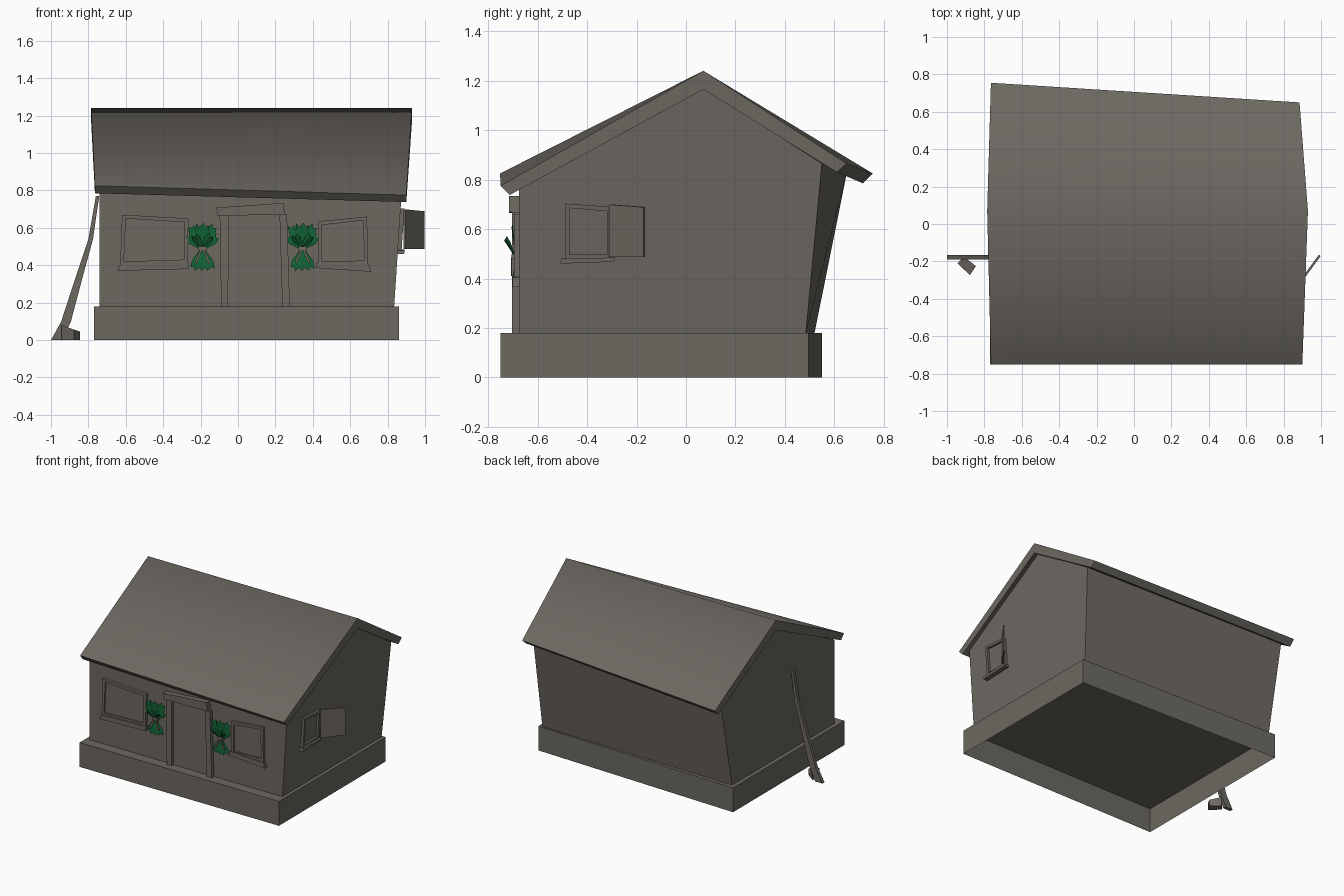
import bpy, bmesh, math
from mathutils import Vector

if "Cube" in bpy.data.objects:
    bpy.data.objects.remove(bpy.data.objects["Cube"])


def material(name, rgb):
    m = bpy.data.materials.new(name)
    m.use_nodes = True
    m.diffuse_color = (*rgb, 1)
    m.node_tree.nodes["Principled BSDF"].inputs["Base Color"].default_value = (*rgb, 1)
    return m


STONE = material("weathered grey", (0.15, 0.138, 0.12))
GREEN = material("leaf green", (0.006, 0.13, 0.036))
TWINE = material("dull twine", (0.18, 0.15, 0.12))


def finish(name, bm, mat, fix=True):
    if fix:
        bmesh.ops.recalc_face_normals(bm, faces=bm.faces)
    me = bpy.data.meshes.new(name)
    bm.to_mesh(me)
    bm.free()
    me.materials.append(mat)
    ob = bpy.data.objects.new(name, me)
    bpy.context.collection.objects.link(ob)
    return ob


def loft(name, a, b, mat=STONE, cap_a=True):
    """Solid between two matching rings of points."""
    bm = bmesh.new()
    va = [bm.verts.new(p) for p in a]
    vb = [bm.verts.new(p) for p in b]
    n = len(va)
    for i in range(n):
        j = (i + 1) % n
        bm.faces.new((va[i], va[j], vb[j], vb[i]))
    bm.faces.new(vb)
    if cap_a:
        bm.faces.new(va)
    return finish(name, bm, mat)


def front_board(name, outline, y0, y1, mat=STONE):
    """Outline in x and z, given thickness along y."""
    return loft(name, [(x, y0, z) for x, z in outline],
                [(x, y1, z) for x, z in outline], mat)


def side_board(name, outline, out0, out1):
    """Outline in y and z, laid on the leaning right-hand gable wall."""
    def wall(z):
        return 0.835 + 0.066 * (z - 0.18)
    return loft(name, [(wall(z) + out0, y, z) for y, z in outline],
                [(wall(z) + out1, y, z) for y, z in outline])


def window(prefix, board, corners, inset, d0, d1, pane):
    """Four frame boards around a pane; corners run counter-clockwise."""
    mid = sum((Vector(c) for c in corners), Vector((0, 0))) / 4
    inner = []
    for c in corners:
        d = Vector(c) - mid
        inner.append((c[0] - math.copysign(inset, d.x), c[1] - math.copysign(inset, d.y)))
    for i, part in enumerate(("bottom", "right", "top", "left")):
        j = (i + 1) % 4
        board(f"{prefix}_frame_{part}", [corners[i], corners[j], inner[j], inner[i]], d0, d1)
    board(f"{prefix}_pane", inner, d0, pane)


# Foundation, open underneath
plan = [(-0.77, -0.75), (0.86, -0.75), (0.86, 0.495), (-0.77, 0.55)]
loft("foundation", [(x, y, 0) for x, y in plan], [(x, y, 0.18) for x, y in plan], cap_a=False)

# Crooked house body with gables
loft("house_walls",
     [(-0.74, -0.675, 0.18), (-0.74, -0.675, 0.80), (-0.74, 0.07, 1.17),
      (-0.74, 0.65, 0.825), (-0.74, 0.52, 0.18)],
     [(0.835, -0.675, 0.18), (0.873, -0.675, 0.76), (0.90, 0.07, 1.17),
      (0.868, 0.55, 0.865), (0.835, 0.485, 0.18)])

# Sagging roof slab
roof = loft("roof",
            [(-0.765, -0.752, 0.825), (-0.785, 0.07, 1.24), (-0.765, 0.755, 0.825),
             (-0.765, 0.715, 0.785), (-0.785, 0.07, 1.165), (-0.765, -0.72, 0.785)],
            [(0.90, -0.75, 0.775), (0.93, 0.07, 1.24), (0.885, 0.65, 0.865),
             (0.885, 0.61, 0.83), (0.93, 0.07, 1.165), (0.90, -0.713, 0.738)])
bpy.ops.object.select_all(action="DESELECT")
roof.select_set(True)
bpy.context.view_layer.objects.active = roof
bpy.ops.object.shade_smooth_by_angle(angle=math.radians(70))

# Door surround
W = -0.67
front_board("door_post_right", [(-0.09, 0.18), (-0.053, 0.18), (-0.05, 0.67), (-0.098, 0.67)], W, -0.703)
front_board("door_post_left", [(0.237, 0.18), (0.277, 0.18), (0.262, 0.67), (0.222, 0.67)], W, -0.703)
front_board("door_panel", [(-0.053, 0.18), (0.237, 0.18), (0.222, 0.67), (-0.05, 0.67)], W, -0.679)
front_board("door_lintel", [(-0.11, 0.665), (0.25, 0.67), (0.243, 0.733), (-0.115, 0.708)], W, -0.716)

# Front windows
window("front_window_right", front_board,
       [(-0.63, 0.40), (-0.27, 0.41), (-0.265, 0.65), (-0.62, 0.67)], 0.02, W, -0.695, -0.684)
front_board("front_sill_right", [(-0.645, 0.37), (-0.265, 0.38), (-0.265, 0.415), (-0.63, 0.405)], W, -0.702)
window("front_window_left", front_board,
       [(0.43, 0.40), (0.695, 0.405), (0.69, 0.66), (0.43, 0.635)], 0.02, W, -0.695, -0.684)
front_board("front_sill_left", [(0.42, 0.385), (0.71, 0.365), (0.70, 0.405), (0.42, 0.415)], W, -0.702)

# Side window with its shutter swung open
window("side_window", side_board,
       [(-0.49, 0.48), (-0.30, 0.48), (-0.30, 0.69), (-0.49, 0.703)], 0.018, -0.01, 0.02, 0.003)
side_board("side_sill", [(-0.508, 0.46), (-0.29, 0.468), (-0.29, 0.485), (-0.505, 0.48)], -0.01, 0.035)
hinge = [(0.885, -0.305), (0.988, -0.165), (0.998, -0.172), (0.895, -0.312)]
loft("side_shutter", [(x, y, 0.488) for x, y in hinge],
     [(x, y, 0.70 - 0.1 * (x - 0.885)) for x, y in hinge])

# Bent plank leaning on the right-hand gable, and its foot block
front_board("leaning_plank",
            [(-1.0, 0), (-0.94, 0), (-0.893, 0.10), (-0.835, 0.32), (-0.775, 0.54), (-0.742, 0.77),
             (-0.76, 0.77), (-0.80, 0.54), (-0.88, 0.30), (-0.945, 0.10)], -0.19, -0.165)
foot = [(-0.945, -0.21), (-0.91, -0.175), (-0.845, -0.225), (-0.877, -0.273)]
loft("foot_block", [(x, y, 0) for x, y in foot],
     [(x, y, 0.08 - 0.35 * (x + 0.945)) for x, y in foot])


def blade(bm, cx, angle, length, width, lift):
    """Folded leaf fanning out from the tie, angle measured from straight up."""
    a = math.radians(angle)
    along = Vector((math.sin(a), 0, math.cos(a)))
    across = Vector((math.cos(a), 0, -math.sin(a)))
    root = Vector((cx, -0.69, 0.488))
    out = Vector((0, -lift, 0))
    pts = [root - across * 0.008, root + across * 0.008,
           root + along * length * 0.65 + across * width / 2 + out * 0.6,
           root + along * length * 0.93 + across * width * 0.3 + out,
           root + along * length * 0.85 + out * 1.3,
           root + along * length - across * width * 0.3 + out,
           root + along * length * 0.65 - across * width / 2 + out * 0.6]
    v = [bm.verts.new(p) for p in pts]
    bm.faces.new((v[0], v[1], v[2], v[4]))
    bm.faces.new((v[2], v[3], v[4]))
    bm.faces.new((v[0], v[4], v[5], v[6]))


# Tied sprigs beside the door
for side, cx in (("right", -0.19), ("left", 0.345)):
    bm = bmesh.new()
    for s in (-1, 1):
        for angle, length, width, lift in ((50, 0.11, 0.05, 0.005), (27, 0.145, 0.055, 0.0),
                                           (8, 0.14, 0.05, 0.012), (32, 0.09, 0.045, 0.035),
                                           (155, 0.125, 0.05, 0.004), (172, 0.12, 0.045, 0.01)):
            blade(bm, cx, s * angle, length, width, lift)
    finish(f"leaf_sprig_{side}", bm, GREEN, fix=False)
    front_board(f"sprig_knot_{side}", [(cx - 0.022, 0.48), (cx + 0.022, 0.48),
                                       (cx + 0.02, 0.5), (cx - 0.02, 0.5)], W, -0.705, TWINE)
    for s in (-1, 1):
        front_board(f"sprig_tail_{side}_{'a' if s < 0 else 'b'}",
                    [(cx, 0.485), (cx + s * 0.012, 0.485), (cx + s * 0.042, 0.415), (cx + s * 0.03, 0.41)],
                    -0.703, -0.708, TWINE)
